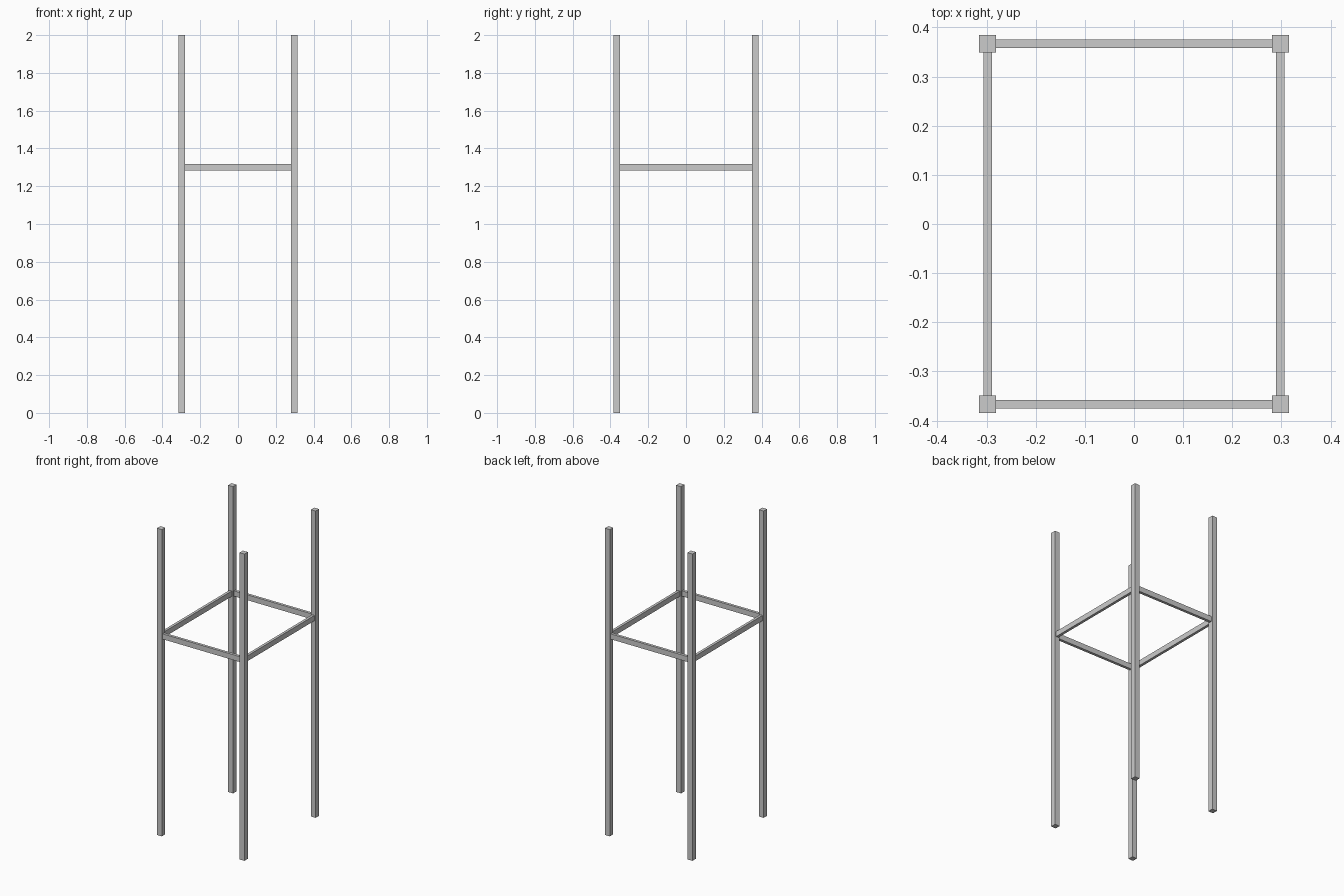
import bpy

if "Cube" in bpy.data.objects:
    bpy.data.objects.remove(bpy.data.objects["Cube"])

PX, PY = 0.298, 0.367      # post centres
POST = 0.035               # post thickness
RAIL_Z, RAIL_H = 1.30, 0.035


def box(name, size, loc):
    bpy.ops.mesh.primitive_cube_add(size=1, location=loc)
    ob = bpy.context.object
    ob.name = name
    ob.scale = size
    bpy.ops.object.transform_apply(location=False, rotation=False, scale=True)
    return ob


# Four upright posts
for sx, side in ((-1, "left"), (1, "right")):
    for sy, end in ((-1, "front"), (1, "back")):
        box(f"{end}_{side}_post", (POST, POST, 2), (sx * PX, sy * PY, 1))

# Front and back rails between the posts
for sy, end in ((-1, "front"), (1, "back")):
    box(f"{end}_rail", (2 * PX - POST, 0.018, RAIL_H), (0, sy * PY, RAIL_Z))

# Left and right rails between the posts
for sx, side in ((-1, "left"), (1, "right")):
    box(f"{side}_rail", (0.0175, 2 * PY - POST, RAIL_H), (sx * PX, 0, RAIL_Z))
